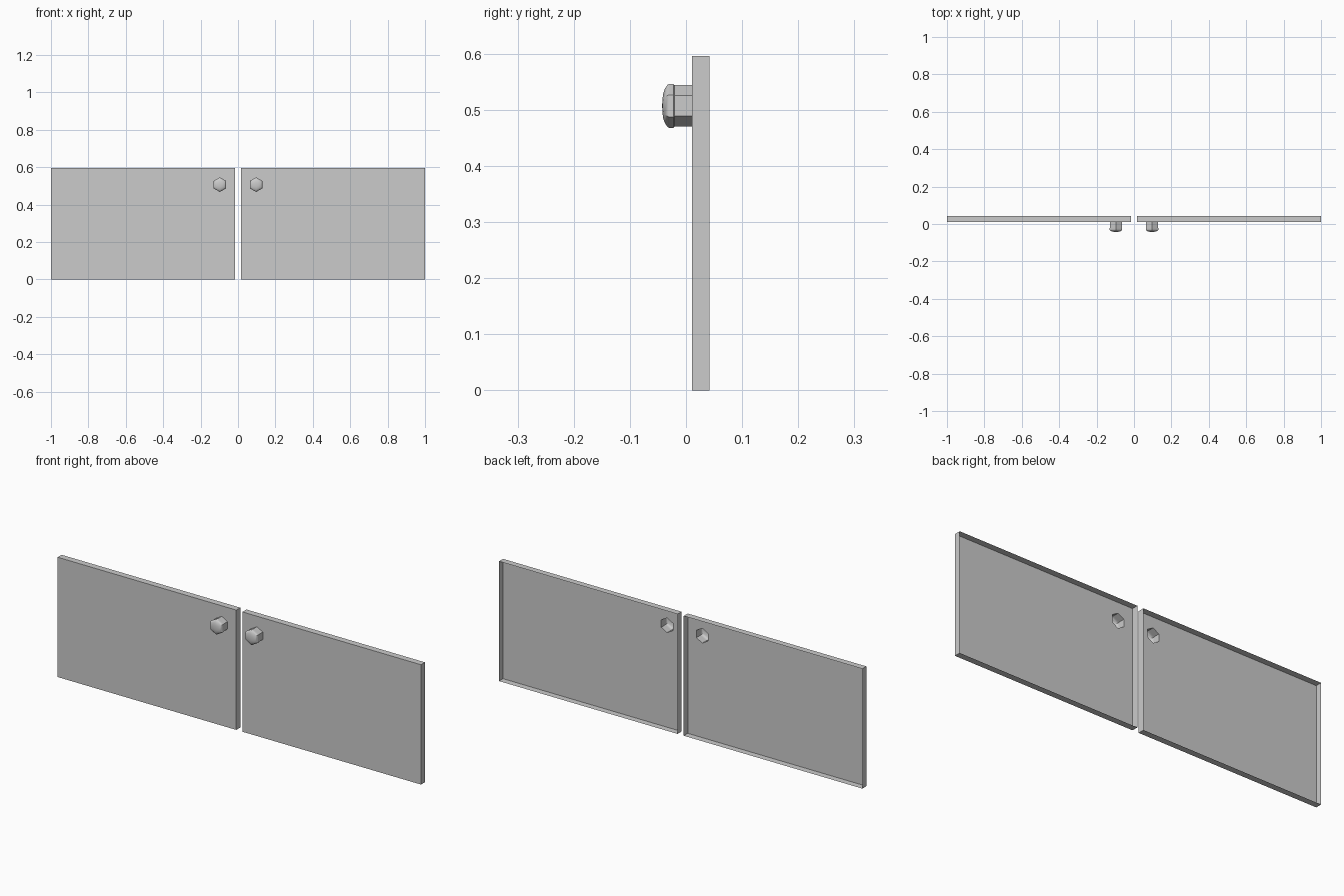
import bpy, bmesh
from math import sin, cos, pi, radians

if "Cube" in bpy.data.objects:
    bpy.data.objects.remove(bpy.data.objects["Cube"])

HEIGHT, FRONT, BACK = 0.596, 0.0105, 0.042
INNER, OUTER = 0.017, 1.0
KNOB_X, KNOB_Z = 0.097, 0.507
# knob profile: (radius, y) from door face to dome
PROFILE = [(0.0368, FRONT), (0.0368, -0.0205), (0.0392, -0.0225), (0.0392, -0.030),
           (0.0375, -0.033), (0.031, -0.0375), (0.0225, -0.0405), (0.012, -0.042)]


def hexagon(bm, r, y, cx):
    return [bm.verts.new((cx + r * sin(i * pi / 3), y, KNOB_Z + r * cos(i * pi / 3)))
            for i in range(6)]


def loop_edges(bm, ring):
    return [bm.edges.new((ring[i], ring[(i + 1) % len(ring)])) for i in range(len(ring))]


def bridge(bm, a, b):
    n = len(a)
    for i in range(n):
        j = (i + 1) % n
        bm.faces.new((a[i], a[j], b[j], b[i]))


def finish(bm, name):
    mesh = bpy.data.meshes.new(name)
    bm.to_mesh(mesh)
    bm.free()
    obj = bpy.data.objects.new(name, mesh)
    bpy.context.collection.objects.link(obj)
    return obj


def door(side, label):
    # shallow panel, open at the back, with a hexagonal knob hole
    bm = bmesh.new()
    xs = sorted((side * INNER, side * OUTER))
    corners = [(xs[0], 0), (xs[1], 0), (xs[1], HEIGHT), (xs[0], HEIGHT)]
    front = [bm.verts.new((x, FRONT, z)) for x, z in corners]
    back = [bm.verts.new((x, BACK, z)) for x, z in corners]
    hole = hexagon(bm, PROFILE[0][0], FRONT, side * KNOB_X)
    edges = loop_edges(bm, front) + loop_edges(bm, hole)
    bmesh.ops.triangle_fill(bm, edges=edges, use_beauty=True, normal=(0, -1, 0))
    bridge(bm, back, front)
    bmesh.ops.recalc_face_normals(bm, faces=bm.faces)
    bm.faces.ensure_lookup_table()
    face = next(f for f in bm.faces if abs(f.normal.y) > 0.9)
    if face.normal.y > 0:
        bmesh.ops.reverse_faces(bm, faces=bm.faces)
    finish(bm, label + "_door_panel")

    # hollow six-sided knob with a domed cap
    bm = bmesh.new()
    rings = [hexagon(bm, r, y, side * KNOB_X) for r, y in PROFILE]
    for a, b in zip(rings, rings[1:]):
        bridge(bm, a, b)
    tip = bm.verts.new((side * KNOB_X, -0.0425, KNOB_Z))
    caps = [bm.faces.new((rings[-1][i], rings[-1][(i + 1) % 6], tip)) for i in range(6)]
    bmesh.ops.recalc_face_normals(bm, faces=bm.faces)
    if caps[0].normal.y > 0:
        bmesh.ops.reverse_faces(bm, faces=bm.faces)
    knob = finish(bm, label + "_door_knob")
    bpy.ops.object.select_all(action='DESELECT')
    knob.select_set(True)
    bpy.context.view_layer.objects.active = knob
    bpy.ops.object.shade_smooth_by_angle(angle=radians(35))


for side, label in ((-1, "left"), (1, "right")):
    door(side, label)
